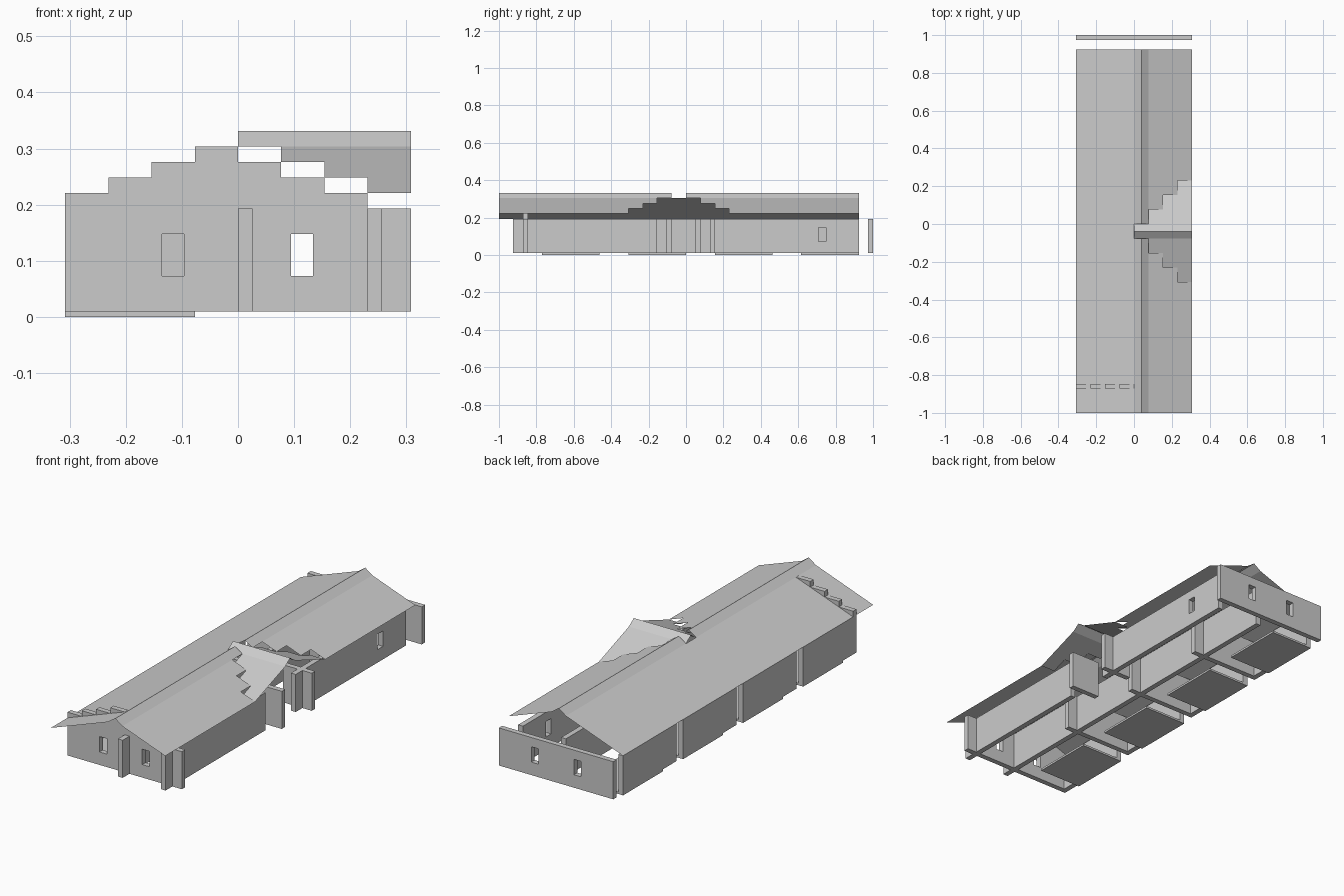
import bpy, bmesh

if "Cube" in bpy.data.objects:
    bpy.data.objects.remove(bpy.data.objects["Cube"], do_unlink=True)

U = 0.077          # building module
T = 0.026          # wall thickness
W = 4 * U          # half width
BASE, EAVE, STEP = 0.01, 0.193, 0.0277
SPRING, RIDGE = 0.304, 0.331
FRONT, BACK = -1.0, 12 * U

plaster = bpy.data.materials.new("light_grey_plaster")
plaster.use_nodes = True
plaster.diffuse_color = (0.6, 0.6, 0.6, 1)
plaster.node_tree.nodes["Principled BSDF"].inputs["Base Color"].default_value = (0.6, 0.6, 0.6, 1)


def finish(name, bm):
    mesh = bpy.data.meshes.new(name)
    bm.to_mesh(mesh)
    bm.free()
    mesh.materials.append(plaster)
    ob = bpy.data.objects.new(name, mesh)
    bpy.context.scene.collection.objects.link(ob)
    return ob


def box(name, x0, x1, y0, y1, z0=BASE, z1=EAVE):
    bm = bmesh.new()
    bmesh.ops.create_cube(bm, size=1)
    for v in bm.verts:
        v.co = ((x0 + x1) / 2 + v.co.x * (x1 - x0),
                (y0 + y1) / 2 + v.co.y * (y1 - y0),
                (z0 + z1) / 2 + v.co.z * (z1 - z0))
    return finish(name, bm)


def cut(wall, x0, x1, y0, y1):
    """Cut one window opening through a wall."""
    cutter = box("window_cutter", x0, x1, y0, y1, 0.073, 0.148)
    cutter.hide_render = True
    mod = wall.modifiers.new("window", "BOOLEAN")
    mod.operation, mod.solver, mod.object = "DIFFERENCE", "EXACT", cutter
    bpy.context.view_layer.objects.active = wall
    bpy.ops.object.modifier_apply(modifier=mod.name)
    bpy.data.objects.remove(cutter, do_unlink=True)


def quad(bm, points, flip=False):
    face = bm.faces.new([bm.verts.new(p) for p in points])
    face.normal_update()
    if (face.normal.z < 0) != flip:
        face.normal_flip()


def strip_x(bm, x0, z0, x1, z1, y0, y1):
    """Roof panel falling along x."""
    quad(bm, [(x0, y0, z0), (x1, y0, z1), (x1, y1, z1), (x0, y1, z0)])


def strip_y(bm, y0, z0, y1, z1, x0, x1, flip=False):
    """Roof panel falling along y."""
    quad(bm, [(x0, y0, z0), (x1, y0, z0), (x1, y1, z1), (x0, y1, z1)], flip)


# Front gable wall with stepped top
y0 = -0.872
tops = [EAVE + STEP * n for n in (1, 2, 3, 4, 3, 2, 1, 0)]
outline = [(W, BASE), (-W, BASE)]
for i, z in enumerate(tops):
    outline += [(-W + i * U, z), (-W + (i + 1) * U, z)]
bm = bmesh.new()
face = bm.faces.new([bm.verts.new((x, y0, z)) for x, z in outline])
side = bmesh.ops.extrude_face_region(bm, geom=[face])["geom"]
bmesh.ops.translate(bm, vec=(0, T, 0), verts=[v for v in side if isinstance(v, bmesh.types.BMVert)])
bmesh.ops.recalc_face_normals(bm, faces=bm.faces)
front_wall = finish("front_gable_wall", bm)

# Back wall, standing clear of the side walls
back_wall = box("back_wall", -W, W, 1 - T, 1)
for x in (-0.116, 0.114):
    cut(front_wall, x - 0.0195, x + 0.0195, y0 - 0.1, y0 + 0.1)
    cut(back_wall, x - 0.0195, x + 0.0195, 0.9, 1.1)

# Long walls
box("right_wall_front", 3 * U, 3 * U + T, -12 * U, -2 * U)
right_back = box("right_wall_back", 3 * U, 3 * U + T, U, BACK)
cut(right_back, 0.2, 0.3, 0.708, 0.749)
box("middle_wall", 0, T, -12 * U, BACK)

# Bays on the left side: wall, floor slab and cross wall
for k in range(4):
    start = -11 * U + 6 * k * U
    box("left_wall", -W, -W + T, start, start + 5 * U)
    box("floor_slab", -W, -U, start + U, start + 5 * U, 0, BASE)
    if k:
        box("cross_wall", -W, U, start - T, start)

# Porch fins beside the entrance
for y in (-U - T, 2 * U - T):
    box("porch_fin", 2 * U, W, y, y + T)

# Main roof with a stepped opening at the entrance
bm = bmesh.new()
strip_x(bm, -W, EAVE, 0, SPRING, FRONT, BACK)
for a, b in ((FRONT, -U), (0, BACK)):
    strip_x(bm, 0, SPRING, U / 2, RIDGE, a, b)
    strip_x(bm, U / 2, RIDGE, U, SPRING, a, b)
for i in range(3):
    z = SPRING - i * STEP
    for a, b in ((FRONT, -(i + 2) * U), ((i + 1) * U, BACK)):
        strip_x(bm, (i + 1) * U, z, (i + 2) * U, z - STEP, a, b)
finish("main_roof", bm)

# Entrance roof, with panels stepping down along both valleys
bm = bmesh.new()
strip_y(bm, -U, SPRING, -U / 2, RIDGE, 0, W)
strip_y(bm, -U / 2, RIDGE, 0, SPRING, 0, U, flip=True)
strip_y(bm, -U / 2, RIDGE, 0, SPRING, U, W)
for i in range(3):
    x = (i + 1) * U
    for j in range(i + 1):
        z = SPRING - j * STEP
        strip_y(bm, j * U, z, (j + 1) * U, z - STEP, x, x + U, flip=True)
        strip_y(bm, -(j + 1) * U, z, -(j + 2) * U, z - STEP, x, x + U, flip=j < i)
finish("entrance_roof", bm)
